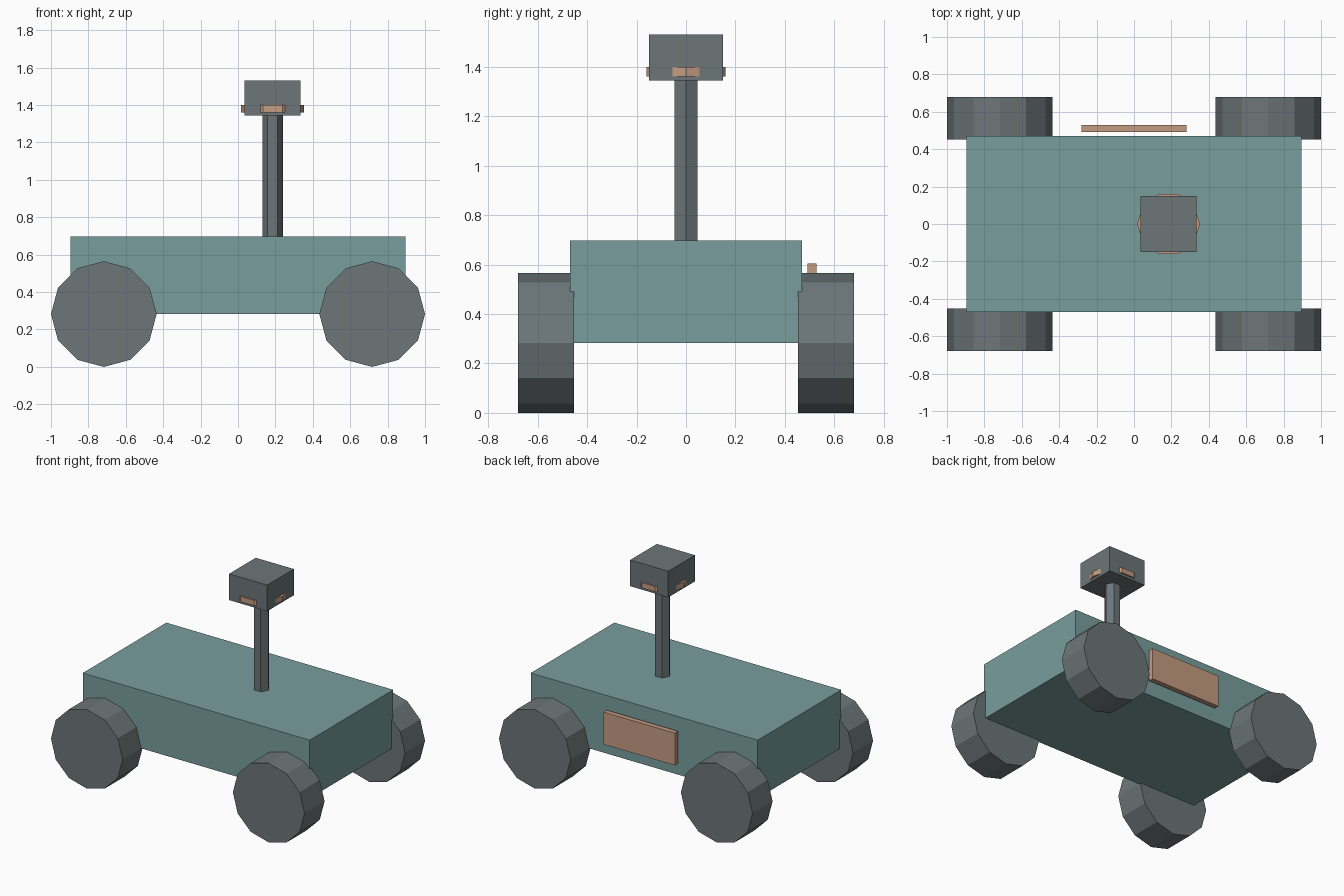
import bpy, math

if "Cube" in bpy.data.objects:
    bpy.data.objects.remove(bpy.data.objects["Cube"])


def mat(name, r, g, b):
    lin = lambda c: ((c / 255 + 0.055) / 1.055) ** 2.4
    m = bpy.data.materials.new(name)
    m.diffuse_color = (lin(r), lin(g), lin(b), 1)
    m.use_nodes = True
    m.node_tree.nodes["Principled BSDF"].inputs["Base Color"].default_value = m.diffuse_color
    return m


TEAL = mat("dusty_teal", 121, 157, 158)
GREY = mat("slate_grey", 108, 118, 120)
TAN = mat("warm_tan", 196, 156, 130)


def finish(name, material):
    ob = bpy.context.object
    ob.name = name
    ob.data.materials.append(material)
    bpy.ops.object.transform_apply(location=False, rotation=True, scale=True)
    return ob


def box(name, loc, size, material):
    bpy.ops.mesh.primitive_cube_add(size=1, location=loc)
    bpy.context.object.scale = size
    return finish(name, material)


def prism(name, loc, sides, radius, depth, material, rot):
    bpy.ops.mesh.primitive_cylinder_add(vertices=sides, radius=radius, depth=depth,
                                        location=loc, rotation=rot)
    return finish(name, material)


# Body
box("body", (0, 0, 0.49), (1.79, 0.94, 0.414), TEAL)

# Four 12-sided wheels
for sx, end in ((-1, "left"), (1, "right")):
    for sy, side in ((-1, "front"), (1, "back")):
        prism(f"{side}_{end}_wheel", (sx * 0.7175, sy * 0.566, 0.2825),
              12, 0.2825, 0.226, GREY, (math.pi / 2, 0, 0))

# Mast, head and the sensor ring that pokes through the head's sides
MX = 0.185
prism("mast", (MX, 0, 1.02), 6, 0.0545, 0.66, GREY, (0, 0, math.pi / 2))
box("head", (MX, 0, 1.437), (0.30, 0.30, 0.187), GREY)
prism("sensor_ring", (MX, 0, 1.38), 10, 0.168, 0.038, TAN, (0, 0, math.pi / 2))

# Side panel, standing slightly off the back of the body
box("side_panel", (0, 0.51, 0.49), (0.564, 0.036, 0.23), TAN)
